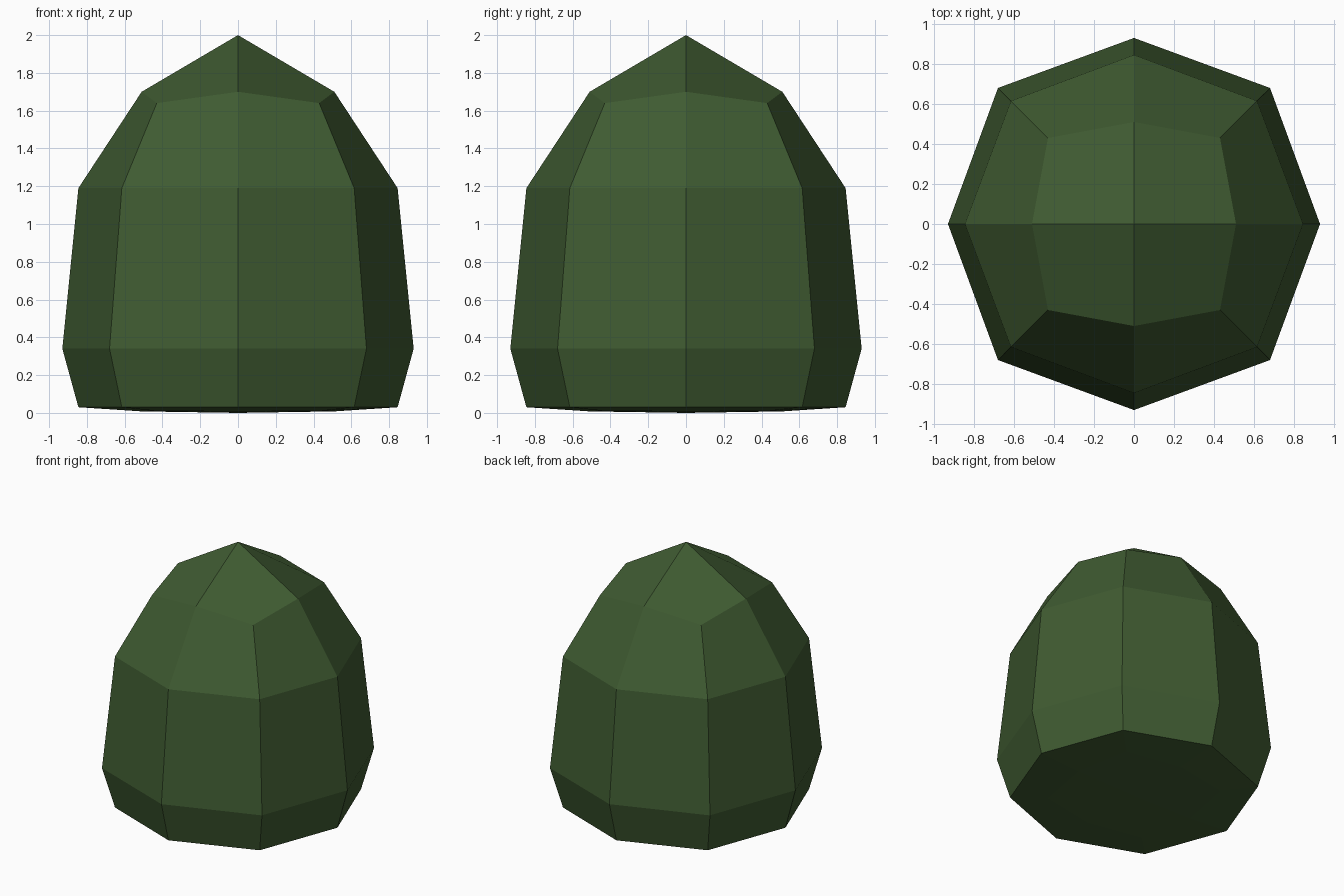
import bpy, bmesh

if "Cube" in bpy.data.objects:
    bpy.data.objects.remove(bpy.data.objects["Cube"])

# single dark green colour
green = bpy.data.materials.new("dark green")
green.diffuse_color = (0.05, 0.104, 0.031, 1)
green.use_nodes = True
green.node_tree.nodes["Principled BSDF"].inputs["Base Color"].default_value = green.diffuse_color

# rings: axis radius, axis height, corner offset, corner height
RINGS = [
    (0.51, 0.008, 0.43, 0.010),
    (0.845, 0.03, 0.615, 0.03),
    (0.93, 0.34, 0.68, 0.34),
    (0.845, 1.19, 0.615, 1.19),
    (0.51, 1.70, 0.43, 1.64),
]
DIRS = [(1, 0), (1, 1), (0, 1), (-1, 1), (-1, 0), (-1, -1), (0, -1), (1, -1)]

bm = bmesh.new()
rings = []
for ra, za, rc, zc in RINGS:
    ring = []
    for dx, dy in DIRS:
        r, z = (rc, zc) if dx and dy else (ra, za)
        ring.append(bm.verts.new((dx * r, dy * r, z)))
    rings.append(ring)

# eight-sided walls
for a, b in zip(rings, rings[1:]):
    for i in range(8):
        j = (i + 1) % 8
        bm.faces.new((a[i], a[j], b[j], b[i]))

# four-quad caps: pointed top, nearly flat base
for ring, z in ((rings[0], 0.0), (rings[-1], 2.0)):
    pole = bm.verts.new((0, 0, z))
    for i in range(0, 8, 2):
        bm.faces.new((pole, ring[i], ring[i + 1], ring[(i + 2) % 8]))

bmesh.ops.recalc_face_normals(bm, faces=bm.faces[:])
mesh = bpy.data.meshes.new("bush")
bm.to_mesh(mesh)
bm.free()
mesh.materials.append(green)
bush = bpy.data.objects.new("bush", mesh)
bpy.context.collection.objects.link(bush)
